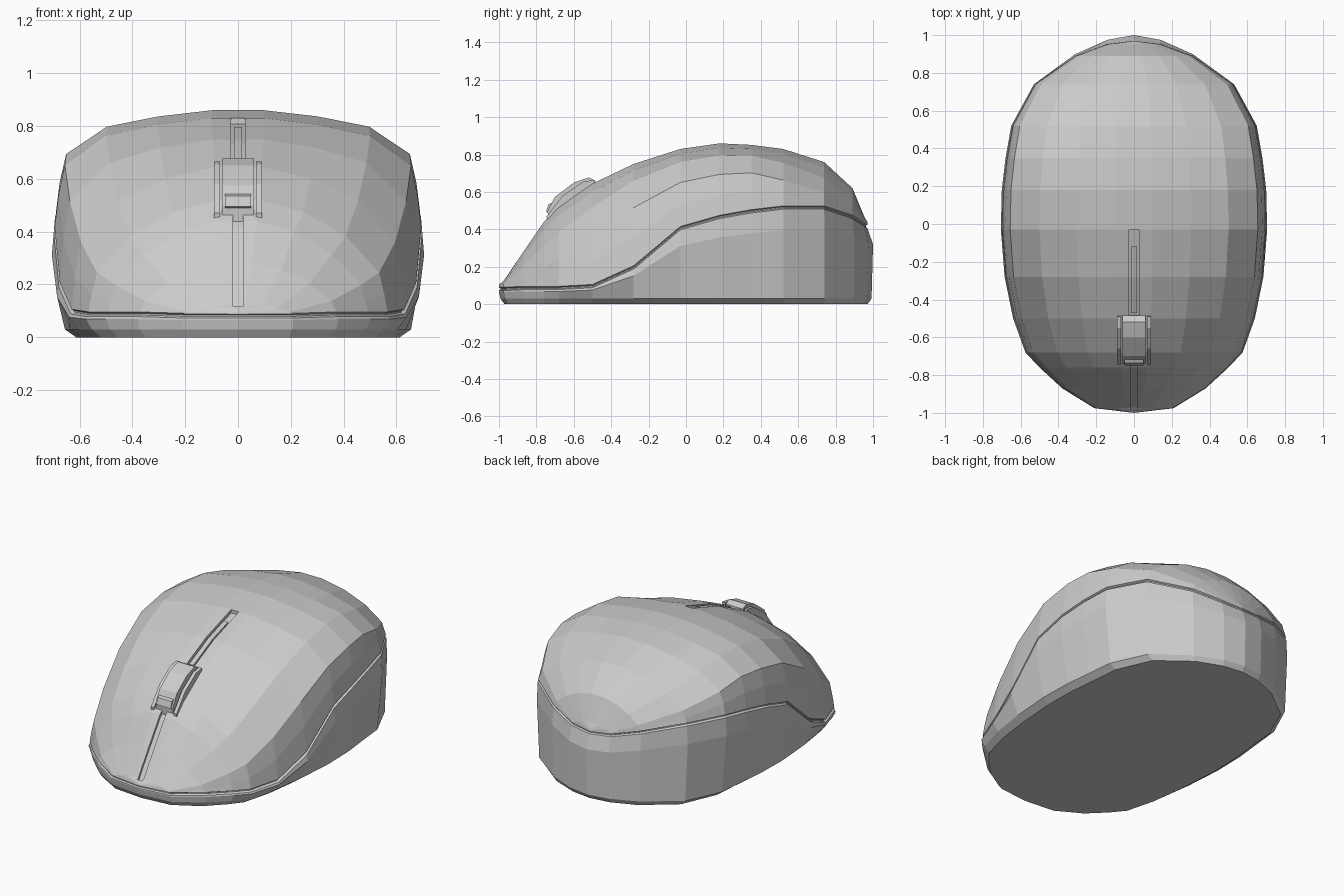
import bpy, bmesh

if "Cube" in bpy.data.objects:
    bpy.data.objects.remove(bpy.data.objects["Cube"])

# y, half width, seam height, top height
SECTIONS = [
    (-1.00, 0.00, .085, .105), (-.975, .21, .085, .125), (-.87, .38, .09, .28),
    (-.76, .50, .09, .44), (-.68, .575, .09, .52), (-.50, .64, .10, .645),
    (-.28, .685, .20, .75), (-.03, .705, .41, .83), (.18, .70, .47, .86),
    (.35, .68, .50, .852), (.52, .65, .52, .83), (.74, .53, .52, .76),
    (.90, .31, .47, .62), (.975, .14, .43, .47), (1.00, 0.0, .42, .44)]
# upper shell cross-section: width fraction, height fraction mid / at the ends
SHELL = [(.965, .30, .09), (.93, .575, .25), (.71, .84, .60), (.43, .94, .87), (.14, 1, 1)]


def make_object(name, bm):
    bmesh.ops.remove_doubles(bm, verts=bm.verts, dist=1e-4)
    bmesh.ops.recalc_face_normals(bm, faces=bm.faces)
    me = bpy.data.meshes.new(name)
    bm.to_mesh(me)
    bm.free()
    ob = bpy.data.objects.new(name, me)
    bpy.context.collection.objects.link(ob)
    return ob


def top(y):
    for a, b in zip(SECTIONS, SECTIONS[1:]):
        if y <= b[0]:
            return a[3] + (b[3] - a[3]) * (y - a[0]) / (b[0] - a[0])


def prism(name, x0, x1, outline):
    """Side outline (y, z) extruded across x."""
    bm = bmesh.new()
    a = [bm.verts.new((x0, y, z)) for y, z in outline]
    b = [bm.verts.new((x1, y, z)) for y, z in outline]
    bm.faces.new(a)
    bm.faces.new(b[::-1])
    n = len(a)
    for i in range(n):
        j = (i + 1) % n
        bm.faces.new((a[i], b[i], b[j], a[j]))
    return make_object(name, bm)


def band(ys, low, high):
    """Side outline that follows the body's spine between two offsets."""
    return [(y, top(y) + low) for y in ys] + [(y, top(y) + high) for y in reversed(ys)]


def section(y, w, s, h):
    t = min(1, max(0, (abs(y) - .35) / .5))
    end = abs(y) ** 10
    up_y = y * (1 - .03 * end) if y > 0 else y
    rim = .93 + .05 * t
    half = [((rim - .06) * w, y * (1 - .03 * end), 0), (rim * w, y * (1 - .008 * end), .03),
            (w, y, .76 * s), (.99 * w, up_y, s - .012),
            (.965 * w, up_y * .992, s - .006), (.965 * w, up_y * .992, s),
            (.985 * w, up_y, s + .006)]
    for f, mid, tip in SHELL:
        half.append((f * w, up_y, s + (h - s) * (mid + (tip - mid) * t)))
    return half + [(-x, yy, z) for x, yy, z in reversed(half)]


# body shell with a recessed seam between base and top
bm = bmesh.new()
rings = [[bm.verts.new(p) for p in section(*s)] for s in SECTIONS]
for r, q in zip(rings, rings[1:]):
    n = len(r)
    for i in range(n):
        j = (i + 1) % n
        bm.faces.new((r[i], r[j], q[j], q[i]))
bmesh.ops.remove_doubles(bm, verts=bm.verts, dist=1e-4)
bmesh.ops.dissolve_degenerate(bm, edges=bm.edges, dist=1e-5)
body = make_object("mouse_body", bm)

# grooves: front button split, slot behind the wheel, side button creases
cutters = [
    prism("front_split_cutter", -.018, .018, band([-.985, -.97, -.87, -.76, -.70], -.025, .1)),
    prism("rear_slot_cutter", -.027, .027, band([-.52, -.50, -.28, -.03], -.022, .1)),
]
for c in cutters:
    c.hide_render = True
    c.hide_set(True)
    m = body.modifiers.new(c.name, 'BOOLEAN')
    m.object = c
    m.operation = 'DIFFERENCE'
    m.solver = 'EXACT'

# thin raised insert in the slot
prism("slot_insert", -.015, .015, band([-.47, -.28, -.12], -.04, -.004))

# scroll wheel block with tread pad
prism("scroll_wheel", -.06, .06, [(-.735, .42), (-.74, .50), (-.70, .575), (-.60, .65),
                                  (-.52, .678), (-.485, .66), (-.48, .58)])
prism("wheel_pad", -.05, .05, [(-.72, .48), (-.748, .495), (-.735, .535), (-.70, .55)])

# wheel side rails
for side in (-1, 1):
    prism("wheel_rail", side * .068, side * .09,
          [(-.74, .42), (-.745, .47), (-.66, .58), (-.55, .655), (-.49, .665), (-.48, .58)])
